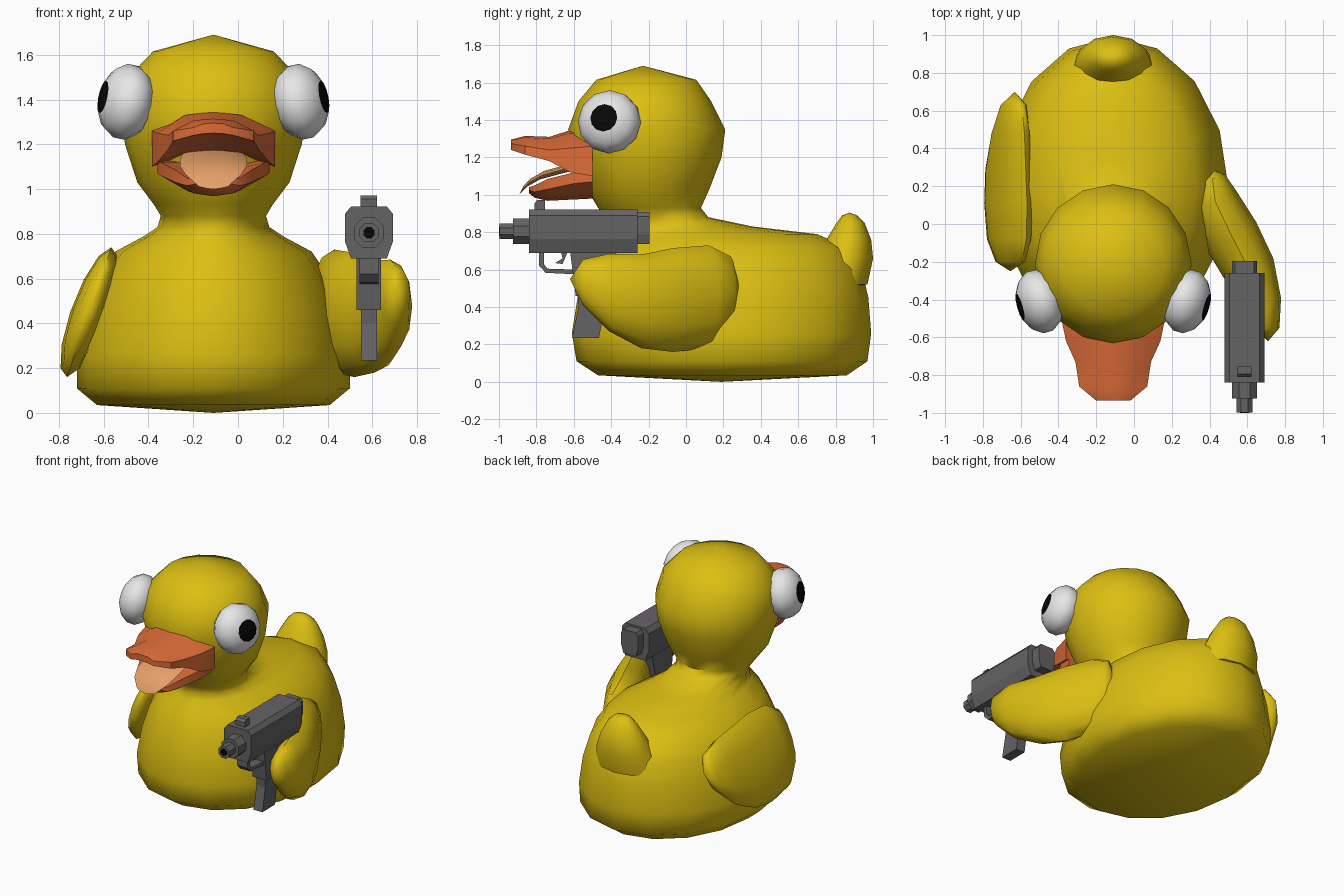
import bpy, bmesh, math
from mathutils import Vector, Matrix

if "Cube" in bpy.data.objects:
    bpy.data.objects.remove(bpy.data.objects["Cube"])

CX = -0.11   # duck's centre line
GX = 0.585   # gun's centre line


def material(name, rgb):
    m = bpy.data.materials.new(name)
    m.diffuse_color = (*rgb, 1)
    m.use_nodes = True
    m.node_tree.nodes["Principled BSDF"].inputs["Base Color"].default_value = m.diffuse_color
    return m


YELLOW = material("yellow", (0.72, 0.52, 0.006))
ORANGE = material("orange", (0.72, 0.15, 0.04))
PEACH = material("peach", (0.78, 0.35, 0.14))
WHITE = material("white", (0.8, 0.8, 0.8))
BLACK = material("black", (0.002, 0.002, 0.002))
GREY = material("gun grey", (0.13, 0.125, 0.13))


def finish(name, bm, mats, smooth=None):
    bmesh.ops.recalc_face_normals(bm, faces=bm.faces[:])
    me = bpy.data.meshes.new(name)
    bm.to_mesh(me)
    bm.free()
    ob = bpy.data.objects.new(name, me)
    bpy.context.collection.objects.link(ob)
    for m in mats:
        me.materials.append(m)
    if smooth:
        bpy.ops.object.select_all(action='DESELECT')
        ob.select_set(True)
        bpy.context.view_layer.objects.active = ob
        bpy.ops.object.shade_smooth_by_angle(angle=math.radians(smooth))
    return ob


def loft(name, rings, mat, start=None, end=None, smooth=50):
    """Skin closed rings of equal length; optional pole points close the ends."""
    bm = bmesh.new()
    vs = [[bm.verts.new(p) for p in r] for r in rings]
    n = len(vs[0])
    for a, b in zip(vs, vs[1:]):
        for i in range(n):
            bm.faces.new((a[i], a[(i + 1) % n], b[(i + 1) % n], b[i]))
    for ring, pole in ((vs[0], start), (vs[-1], end)):
        if pole is None:
            bm.faces.new(ring)
        else:
            p = bm.verts.new(pole)
            for i in range(n):
                bm.faces.new((ring[i], ring[(i + 1) % n], p))
    return finish(name, bm, [mat], smooth)


def ellipse(c, a, b, n):
    c, a, b = Vector(c), Vector(a), Vector(b)
    return [c + a * math.cos(t) + b * math.sin(t)
            for t in (2 * math.pi * i / n for i in range(n))]


def prism(name, profile, axis, lo, hi, mat=GREY):
    """Extrude a profile along x (points are y,z) or along y (points are x,z)."""
    put = (lambda p, d: (d, p[0], p[1])) if axis == 'x' else (lambda p, d: (p[0], d, p[1]))
    return loft(name, [[put(p, d) for p in profile] for d in (lo, hi)], mat, smooth=None)


# Body, neck and head in one skin: z, front y, back y, half width
BODY = [(0.035, -0.47, 0.86, 0.52), (0.11, -0.585, 0.97, 0.61), (0.26, -0.61, 0.99, 0.61),
        (0.45, -0.58, 0.975, 0.575), (0.60, -0.54, 0.94, 0.52), (0.72, -0.48, 0.86, 0.44),
        (0.79, -0.44, 0.70, 0.31), (0.83, -0.42, 0.36, 0.25), (0.88, -0.43, 0.12, 0.235),
        (0.93, -0.47, 0.08, 0.265), (1.03, -0.53, 0.125, 0.34), (1.20, -0.60, 0.19, 0.395),
        (1.35, -0.63, 0.21, 0.415), (1.50, -0.575, 0.135, 0.38), (1.615, -0.48, 0.055, 0.27)]
loft("body_and_head", [ellipse((CX, (f + b) / 2, z), (w, 0, 0), (0, (b - f) / 2, 0), 16)
                       for z, f, b, w in BODY], YELLOW, (CX, 0.19, 0), (CX, -0.23, 1.69), 60)

# Tail stub, leaning back: z, centre y, half depth, half width
TAIL = [(0.52, 0.78, 0.19, 0.24), (0.66, 0.85, 0.15, 0.20), (0.76, 0.87, 0.12, 0.16),
        (0.85, 0.88, 0.075, 0.105), (0.89, 0.875, 0.04, 0.06)]
loft("tail", [ellipse((CX, y, z), (w, 0, 0), (0, d, 0), 12) for z, y, d, w in TAIL],
     YELLOW, (CX, 0.72, 0.5), (CX, 0.875, 0.905), 60)

# Wing holding the gun: x, y, low z, high z, half thickness, heading in degrees
ARM = [(0.415, 0.24, 0.30, 0.67, 0.07, 20), (0.43, 0.12, 0.18, 0.73, 0.125, 25),
       (0.52, -0.07, 0.16, 0.715, 0.15, 32), (0.61, -0.24, 0.18, 0.68, 0.14, 24),
       (0.68, -0.41, 0.27, 0.685, 0.10, 10), (0.705, -0.55, 0.41, 0.655, 0.065, 0)]
rings = []
for x, y, lo, hi, th, deg in ARM:
    d = math.radians(deg)
    rings.append(ellipse((x, y, (lo + hi) / 2), (th * math.cos(d), th * math.sin(d), 0),
                         (0, 0, (hi - lo) / 2), 12))
loft("gun_wing", rings, YELLOW, (0.41, 0.29, 0.49), (0.71, -0.62, 0.55))

# Folded wing, leaning against the body: y, low z, high z, half thickness
WING = [(-0.20, 0.30, 0.66, 0.05), (-0.08, 0.19, 0.73, 0.075), (0.11, 0.16, 0.74, 0.085),
        (0.29, 0.18, 0.72, 0.085), (0.48, 0.27, 0.70, 0.075), (0.63, 0.41, 0.655, 0.055)]
lean = lambda z: -0.665 + 0.34 * (z - 0.45)
loft("folded_wing", [ellipse((lean((lo + hi) / 2), y, (lo + hi) / 2), (th, 0, 0),
                             (0.17 * (hi - lo), 0, (hi - lo) / 2), 12)
                     for y, lo, hi, th in WING],
     YELLOW, (lean(0.48), -0.25, 0.48), (lean(0.55), 0.70, 0.55))

# Eyes: flattened balls with the pole ring as pupil
for side, name in ((1, "left_eye"), (-1, "right_eye")):
    bm = bmesh.new()
    bmesh.ops.create_uvsphere(bm, u_segments=12, v_segments=7, radius=1)
    for f in bm.faces:
        f.material_index = 1 if f.calc_center_median().z > 0.9 else 0
    normal = Vector((side * 0.95, -0.27, 0.20))
    bm.transform(Matrix.Translation((CX + side * 0.39, -0.41, 1.39))
                 @ normal.to_track_quat('Z', 'Y').to_matrix().to_4x4()
                 @ Matrix.Diagonal((0.172, 0.172, 0.122, 1)))
    finish(name, bm, [WHITE, BLACK], 60)


# Beak halves: y, half width, edge low z, edge high z, crown z, underside middle z
def beak(name, stations, mat):
    rings = []
    for y, w, lo, hi, crown, under in stations:
        half = [(w, lo), (w, hi), (w * 0.5, hi + (crown - hi) * 0.85)]
        pts = half + [(0, crown)] + [(-x, z) for x, z in reversed(half)]
        pts += [(-w * 0.5, lo + (under - lo) * 0.8), (0, under), (w * 0.5, lo + (under - lo) * 0.8)]
        rings.append([(CX + x, y, z) for x, z in pts])
    loft(name, rings, mat, smooth=40)


beak("upper_beak", [(-0.50, 0.275, 1.10, 1.26, 1.34, 1.16), (-0.62, 0.25, 1.12, 1.25, 1.345, 1.18),
                    (-0.73, 0.20, 1.18, 1.24, 1.31, 1.21), (-0.86, 0.18, 1.215, 1.26, 1.315, 1.235),
                    (-0.935, 0.09, 1.24, 1.275, 1.295, 1.25)], ORANGE)
beak("lower_beak", [(-0.50, 0.25, 1.07, 1.13, 1.12, 0.98), (-0.60, 0.235, 1.06, 1.12, 1.09, 0.975),
                    (-0.74, 0.17, 1.03, 1.085, 1.06, 0.968), (-0.81, 0.12, 1.015, 1.05, 1.04, 0.985),
                    (-0.84, 0.07, 1.025, 1.04, 1.035, 1.01)], ORANGE)

# Tongue hanging over the lower beak: y, z, half width
TONGUE = [(-0.52, 1.17, 0.13), (-0.66, 1.135, 0.15), (-0.77, 1.105, 0.15),
          (-0.84, 1.065, 0.125), (-0.88, 1.025, 0.08)]
loft("tongue", [ellipse((CX, y, z), (w, 0, 0), (0, 0.012, 0.024), 10) for y, z, w in TONGUE],
     PEACH, None, (CX, -0.893, 1.0), 60)

# Gun slide with chamfered section
SLIDE = [(0.08, 0.69), (0.107, 0.765), (0.107, 0.89), (0.08, 0.922)]
section = SLIDE + [(-x, z) for x, z in reversed(SLIDE)]
prism("gun_slide", [(GX + x, z) for x, z in section], 'y', -0.84, -0.26)
prism("gun_rear", [(GX + x * 0.62, 0.825 + (z - 0.81) * 0.74) for x, z in section], 'y', -0.27, -0.195)


# Muzzle steps and bore
def octagon(r):
    return [(p.x, p.z) for p in ellipse((GX, 0, 0.805), (r * math.cos(0.3927), 0, r * math.sin(0.3927)),
                                        (-r * math.sin(0.3927), 0, r * math.cos(0.3927)), 8)]


prism("muzzle_collar", octagon(0.073), 'y', -0.925, -0.83)
prism("barrel", octagon(0.046), 'y', -0.998, -0.91)
prism("bore", octagon(0.027), 'y', -1.0, -0.99, BLACK)

# Sight, frame, grip and trigger
prism("front_sight", [(-0.81, 0.91), (-0.81, 0.955), (-0.795, 0.972), (-0.755, 0.972), (-0.755, 0.91)],
      'x', GX - 0.037, GX + 0.037)
prism("gun_frame", [(-0.62, 0.70), (-0.59, 0.46), (-0.42, 0.46), (-0.37, 0.70)], 'x', GX - 0.055, GX + 0.055)
prism("grip", [(-0.58, 0.47), (-0.575, 0.40), (-0.61, 0.235), (-0.465, 0.235), (-0.42, 0.47)],
      'x', GX - 0.035, GX + 0.035)
prism("trigger", [(-0.67, 0.70), (-0.66, 0.66), (-0.70, 0.635), (-0.66, 0.63), (-0.63, 0.70)],
      'x', GX - 0.02, GX + 0.02)
OUTER = [(-0.785, 0.70), (-0.785, 0.62), (-0.75, 0.583), (-0.59, 0.575)]
INNER = [(-0.59, 0.60), (-0.74, 0.605), (-0.76, 0.63), (-0.76, 0.70)]
prism("trigger_guard", OUTER + INNER, 'x', GX - 0.042, GX + 0.042)
